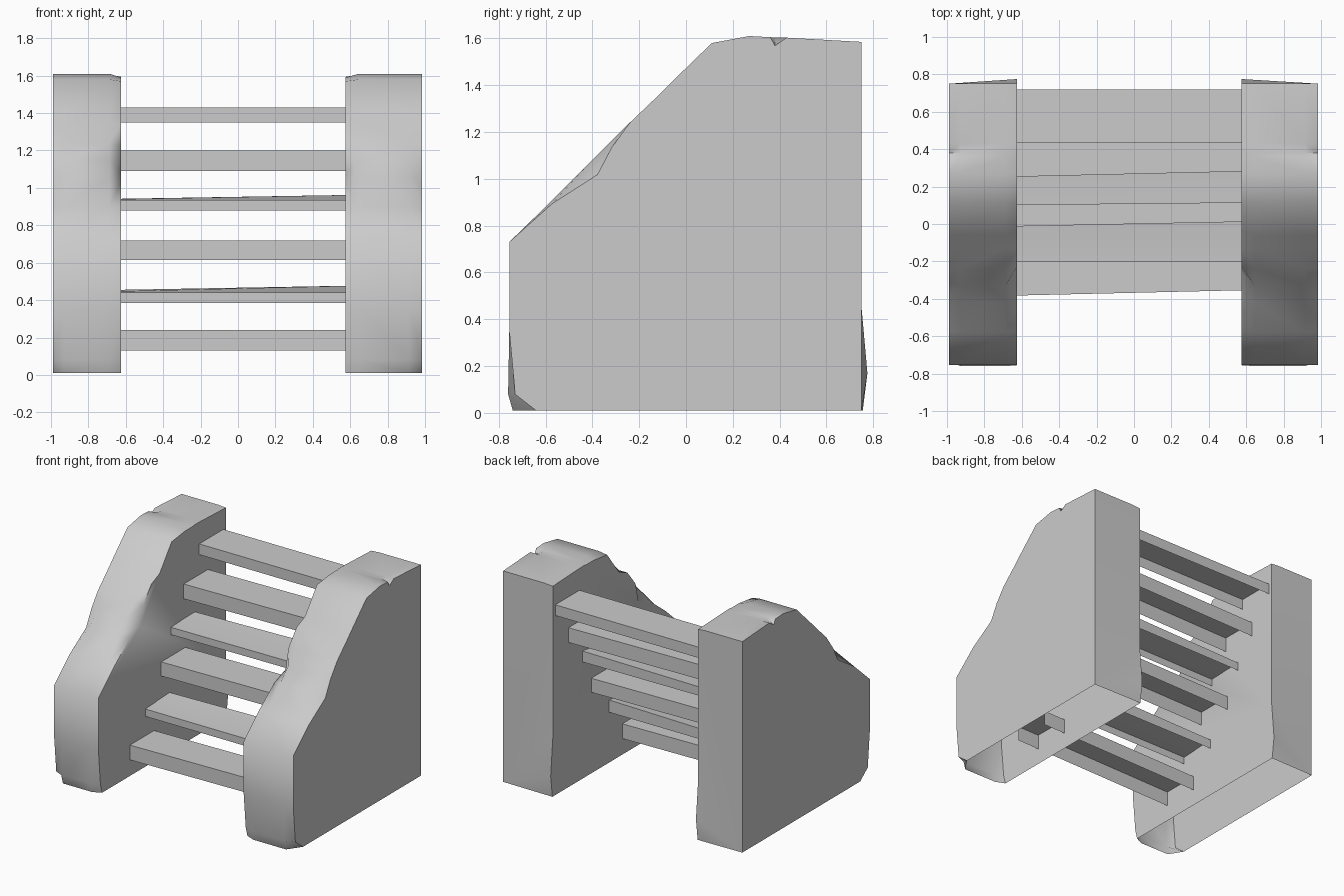
import bpy, bmesh, math

cube = bpy.data.objects.get("Cube")
if cube:
    bpy.data.objects.remove(cube, do_unlink=True)

stone = bpy.data.materials.new("pale_grey_stone")
stone.use_nodes = True
GREY = (0.6, 0.6, 0.6, 1)
stone.diffuse_color = GREY
stone.node_tree.nodes["Principled BSDF"].inputs["Base Color"].default_value = GREY


def finish(name, bm, angle):
    """Turn a bmesh into a shaded object with the stone material."""
    bmesh.ops.recalc_face_normals(bm, faces=bm.faces)
    mesh = bpy.data.meshes.new(name)
    bm.to_mesh(mesh)
    bm.free()
    mesh.materials.append(stone)
    obj = bpy.data.objects.new(name, mesh)
    bpy.context.collection.objects.link(obj)
    bpy.ops.object.select_all(action="DESELECT")
    obj.select_set(True)
    bpy.context.view_layer.objects.active = obj
    bpy.ops.object.shade_smooth_by_angle(angle=math.radians(angle))
    return obj


# Front and top outline: y, z, wear on the outer edge, wear on the inner edge
OUTLINE = [
    (-0.74, 0.01, 0.10, 0.03),
    (-0.76, 0.08, 0.03, 0.03),
    (-0.755, 0.35, 0.0, 0.0),
    (-0.755, 0.73, 0.0, 0.0),
    (-0.58, 0.90, 0.01, 0.01),
    (-0.42, 1.06, 0.06, 0.04),
    (-0.33, 1.15, 0.02, 0.10),
    (-0.24, 1.24, 0.0, 0.02),
    (-0.13, 1.345, 0.0, 0.0),
    (-0.06, 1.415, 0.0, 0.04),
    (0.11, 1.58, 0.0, 0.01),
    (0.27, 1.61, 0.0, 0.02),
    (0.36, 1.605, 0.0, 0.015),
    (0.38, 1.604, 0.035, 0.01),
    (0.43, 1.603, 0.0, 0.01),
    (0.75, 1.585, 0.0, 0.005),
]


def wall(name, outer, inner):
    """Hollow side wall, open underneath, with worn front edges."""
    bm = bmesh.new()
    rows = []
    for y, z, wear_out, wear_in in OUTLINE:
        # Wear cuts inward, across the front or down through the slope and top
        if z < 0.8:
            direction = (1, 0)
        elif y < 0.1:
            direction = (0.7, -0.7)
        else:
            direction = (0, -1)
        row = []
        for t, wear in ((0, wear_out), (0.17, 0), (0.83, 0), (1, wear_in)):
            x = outer + (inner - outer) * t
            row.append(bm.verts.new((x, y + direction[0] * wear, z + direction[1] * wear)))
        rows.append(row)
    for a, b in zip(rows, rows[1:]):
        for i in range(3):
            bm.faces.new((a[i], a[i + 1], b[i + 1], b[i]))
    # Back corners, with a slight bulge low on the inner edge
    outer_foot = bm.verts.new((outer, 0.75, 0.01))
    inner_foot = bm.verts.new((inner, 0.755, 0.01))
    bulge = bm.verts.new((inner, 0.775, 0.17))
    bulge_end = bm.verts.new((inner, 0.75, 0.45))
    bm.faces.new([r[0] for r in rows] + [outer_foot])
    bm.faces.new([r[3] for r in rows] + [bulge_end, bulge, inner_foot])
    top = rows[-1]
    bm.faces.new((top[0], top[1], top[2], top[3], bulge_end, outer_foot))
    bm.faces.new((bulge_end, bulge, outer_foot))
    bm.faces.new((bulge, inner_foot, outer_foot))
    return finish(name, bm, 48)


wall("right_wall", -0.99, -0.625)
wall("left_wall", 0.985, 0.575)


def tread(name, y_right, y_left, low, front_top, back_right, back_left):
    """Step shell with front, top and back, open underneath."""
    bm = bmesh.new()
    depth = 0.285
    dip = 0.5 * (back_right + back_left) - front_top
    ends = []
    for x, y, back in ((-0.74, y_right, back_right), (0.76, y_left, back_left)):
        section = [(y, low), (y, front_top), (y + depth * 0.4, front_top + dip * 0.2),
                   (y + depth, back), (y + depth, low)]
        ends.append([bm.verts.new((x, py, pz)) for py, pz in section])
    for i in range(4):
        bm.faces.new((ends[0][i], ends[0][i + 1], ends[1][i + 1], ends[1][i]))
    return finish(name, bm, 30)


TREADS = [
    (-0.385, -0.35, 0.13, 0.24, 0.24, 0.24),
    (-0.20, -0.20, 0.385, 0.44, 0.453, 0.48),
    (-0.015, 0.015, 0.615, 0.72, 0.72, 0.72),
    (0.10, 0.115, 0.88, 0.935, 0.94, 0.965),
    (0.25, 0.285, 1.09, 1.20, 1.20, 1.20),
    (0.435, 0.435, 1.35, 1.43, 1.43, 1.43),
]
for number, values in enumerate(TREADS, 1):
    tread(f"step_{number}", *values)
